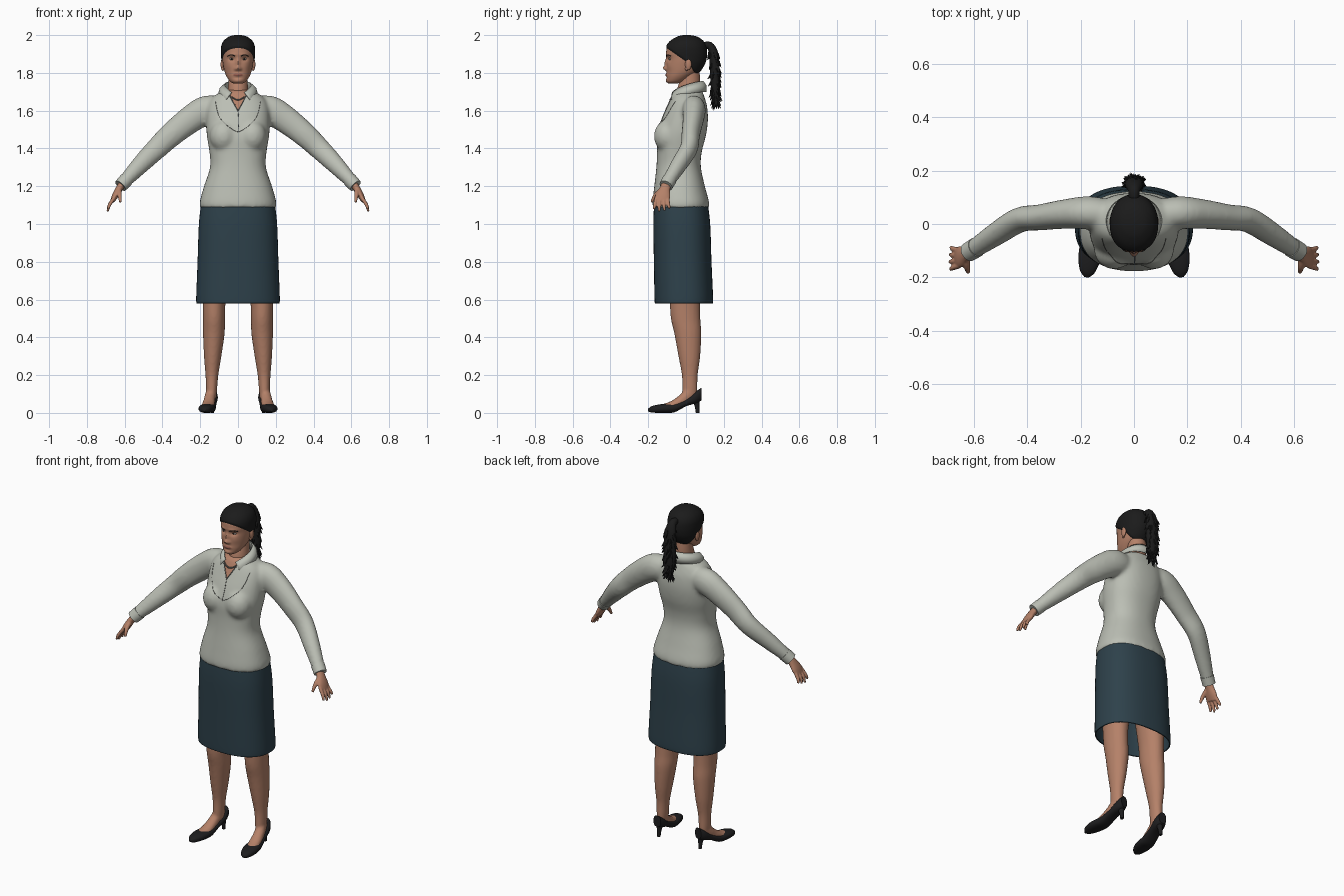
import bpy, bmesh, math, random
from mathutils import Vector, Matrix

if "Cube" in bpy.data.objects:
    bpy.data.objects.remove(bpy.data.objects["Cube"])
random.seed(4)
X, Y, Z = Vector((1, 0, 0)), Vector((0, 1, 0)), Vector((0, 0, 1))
SIDES = {"right": -1, "left": 1}
parts = []


def material(name, r, g, b):
    m = bpy.data.materials.new(name)
    m.use_nodes = True
    m.diffuse_color = (r, g, b, 1)
    m.node_tree.nodes["Principled BSDF"].inputs["Base Color"].default_value = (r, g, b, 1)
    return m


skin = material("skin", .46, .22, .14)
lip = material("lips", .3, .11, .08)
cloth = material("blouse_grey", .5, .52, .46)
navy = material("skirt_blue", .027, .053, .07)
black = material("hair_black", .011, .011, .011)
leather = material("shoe_black", .013, .013, .014)
white = material("eye_white", .5, .47, .44)
iris = material("iris_brown", .03, .02, .015)
thread = material("seam_grey", .14, .14, .13)


def smooth(rows, n):
    """Pass a smooth spline through rows of numbers."""
    out, last = [], len(rows) - 1
    for i in range(last):
        quad = [rows[max(i - 1, 0)], rows[i], rows[i + 1], rows[min(i + 2, last)]]
        for t in (k / n for k in range(n)):
            out.append([q + t / 2 * (r - p + t * (2*p - 5*q + 4*r - s + t * (3*q - p - 3*r + s)))
                        for p, q, r, s in zip(*quad)])
    return out + [list(rows[-1])]


def loft(bm, rings, segs=24, power=2, caps=True):
    """Skin superellipse rings given as centre, half axis u, half axis v."""
    def bulge(a):
        return math.copysign(abs(a) ** (2 / power), a)
    loops = []
    for c, u, v in rings:
        angles = [math.tau * k / segs for k in range(segs)]
        loops.append([bm.verts.new(c + u * bulge(math.cos(a)) + v * bulge(math.sin(a))) for a in angles])
    faces = [bm.faces.new((a[k], a[(k + 1) % segs], b[(k + 1) % segs], b[k]))
             for a, b in zip(loops, loops[1:]) for k in range(segs)]
    if caps:
        faces += [bm.faces.new(loops[0]), bm.faces.new(loops[-1])]
    bmesh.ops.recalc_face_normals(bm, faces=faces)


def stack(bm, rows, n=6, side=1, **kw):
    """Rows: z, centre x, half width, front y, back y."""
    loft(bm, [(Vector((side * cx, (f + b) / 2, z)), X * w, Y * (b - f) / 2)
              for z, cx, w, f, b in smooth(rows, n)], **kw)


def tube(bm, rows, n=4, ref=Y, side=1, **kw):
    """Rows: x, y, z, radius along ref, radius across."""
    rows = smooth(rows, n)
    pts = [Vector((side * r[0], r[1], r[2])) for r in rows]
    rings = []
    for i, r in enumerate(rows):
        t = (pts[min(i + 1, len(pts) - 1)] - pts[max(i - 1, 0)]).normalized()
        u = (ref - t * ref.dot(t)).normalized()
        rings.append((pts[i], u * r[3], t.cross(u) * r[4]))
    loft(bm, rings, **kw)


def sole_loft(bm, rows, side, **kw):
    """Rows along the foot from the toe: distance, bottom z, top z, half width."""
    toe, along = Vector((.178 * side, -.2, 0)), Vector((-.15 * side, 1, 0))
    across = along.cross(Z).normalized()
    loft(bm, [(toe + along * s + Z * (a + b) / 2, across * w, Z * (b - a) / 2)
              for s, a, b, w in smooth(rows, 5)], **kw)


def ball(bm, loc, size, segs=24):
    bmesh.ops.create_uvsphere(bm, u_segments=segs, v_segments=segs // 2, radius=1,
                              matrix=Matrix.LocRotScale(Vector(loc), None, Vector(size)))


def finish(name, bm, *mats):
    me = bpy.data.meshes.new(name)
    bm.to_mesh(me)
    bm.free()
    for m in mats:
        me.materials.append(m)
    ob = bpy.data.objects.new(name, me)
    bpy.context.collection.objects.link(ob)
    parts.append(ob)
    return ob


def fuse(bm, voxel, rounds):
    """Blend overlapping solids into one soft surface."""
    ob = finish("blend", bm)
    parts.remove(ob)
    mod = ob.modifiers.new("remesh", "REMESH")
    mod.mode, mod.voxel_size = "VOXEL", voxel
    mod = ob.modifiers.new("soften", "SMOOTH")
    mod.factor, mod.iterations = .5, rounds
    me = bpy.data.meshes.new_from_object(ob.evaluated_get(bpy.context.evaluated_depsgraph_get()))
    out = bmesh.new()
    out.from_mesh(me)
    bpy.data.objects.remove(ob)
    bpy.data.meshes.remove(me)
    return out


def on_front(ob, x, z):
    """Point on the front of an object at x, z."""
    hit, loc, _, _ = ob.ray_cast(Vector((x, -1, z)), Y)
    return loc if hit else Vector((x, -.08, z))


def trace(bm, ob, rows, radius):
    pts = [on_front(ob, x, z) for x, z in smooth(rows, 8)]
    tube(bm, [(*p, radius, radius) for p in pts], n=1, ref=Vector((.1, 1, .1)), segs=6)


# Blouse: torso, bust and sleeves blended, with a skin-coloured open neck
bm = bmesh.new()
stack(bm, [(1.085, 0, .202, -.175, .121), (1.12, 0, .202, -.177, .121), (1.2, 0, .18, -.168, .1),
           (1.3, 0, .148, -.157, .079), (1.38, 0, .151, -.153, .083), (1.47, 0, .165, -.153, .106),
           (1.55, 0, .168, -.13, .116), (1.62, 0, .162, -.1, .112), (1.665, 0, .14, -.08, .1),
           (1.695, 0, .1, -.066, .09), (1.71, 0, .065, -.05, .08)], segs=48, power=2.3)
for s in SIDES.values():
    ball(bm, (.075 * s, -.098, 1.465), (.075, .072, .085))
    tube(bm, [(.06, .03, 1.6, .05, .06), (.16, .042, 1.605, .062, .077), (.25, .038, 1.555, .056, .073),
              (.35, .025, 1.475, .049, .065), (.43, .015, 1.4, .047, .058), (.52, -.04, 1.31, .043, .048),
              (.61, -.1, 1.215, .034, .034)], side=s)
bm = fuse(bm, .011, 6)
for s in SIDES.values():
    bmesh.ops.bisect_plane(bm, geom=bm.verts[:] + bm.edges[:] + bm.faces[:],
                           plane_co=(0, 0, 1.6), plane_no=(s, 0, -.55))
for f in bm.faces:
    c = f.calc_center_median()
    f.material_index = int(c.z > 1.7 or (c.y < 0 and abs(c.x) < .55 * (c.z - 1.6)))
blouse = finish("blouse", bm, cloth, skin)

# Collar: folded band around the neck, dropping to two points
bm = bmesh.new()
cols = []
for k in range(41):
    a = k / 20 - 1
    drop, top, low = a * a, a * math.radians(152), a * math.radians(138)
    edge = Vector((.068 * math.sin(top), .004 + .083 * math.cos(top), 1.755 - .06 * drop))
    hem = Vector((.1 * math.sin(low), .005 + .098 * math.cos(low), 1.698 - .07 * drop ** 2))
    mid = (edge + hem) / 2 + Vector((math.sin(low), math.cos(low), .6)) * .008
    cols.append([bm.verts.new(p) for p in (edge, mid, hem)])
for a, b in zip(cols, cols[1:]):
    for j in range(2):
        bm.faces.new((a[j], a[j + 1], b[j + 1], b[j]))
collar = finish("collar", bm, cloth)
collar.modifiers.new("thickness", "SOLIDIFY").thickness = .006

# Skirt: open tube with thickness
bm = bmesh.new()
stack(bm, [(1.115, 0, .194, -.168, .114), (1, 0, .207, -.173, .128), (.8, 0, .214, -.17, .135),
           (.62, 0, .221, -.167, .143), (.58, 0, .22, -.165, .142)], segs=64, power=2.4, caps=False)
skirt = finish("skirt", bm, navy)
skirt.modifiers.new("thickness", "SOLIDIFY").thickness = .006

# Neck
bm = bmesh.new()
stack(bm, [(1.65, 0, .06, -.058, .08), (1.72, 0, .053, -.045, .075),
           (1.77, 0, .05, -.03, .074), (1.83, 0, .05, -.02, .07)], segs=32)
finish("neck", bm, skin)

# Head: lofted skull with soft bumps and hollows for the face
skull = [(1.743, 0, .022, -.09, -.045), (1.755, 0, .042, -.102, -.01), (1.78, 0, .06, -.104, .03),
         (1.81, 0, .072, -.103, .07), (1.85, 0, .08, -.103, .095), (1.88, 0, .083, -.103, .104),
         (1.91, 0, .085, -.105, .106), (1.94, 0, .083, -.099, .102), (1.965, 0, .072, -.08, .088),
         (1.984, 0, .05, -.05, .062), (1.992, 0, .028, -.025, .035), (1.995, 0, .004, 0, .008)]
# x, z, spread in x, spread in z, height
relief = [(0, 1.852, .01, .024, .01), (0, 1.825, .013, .011, .017), (.013, 1.82, .008, .008, .006),
          (.033, 1.873, .019, .012, -.01), (.03, 1.896, .025, .008, .004), (.046, 1.835, .02, .02, .003),
          (0, 1.79, .022, .007, .006), (0, 1.774, .02, .006, -.003), (0, 1.757, .02, .012, .004)]
bm = bmesh.new()
stack(bm, skull, n=8, segs=96, power=2.1)
for v in bm.verts:
    front = min(1, max(0, -v.co.y / .05))
    v.co.y -= front * sum(h * math.exp(-((abs(v.co.x) - x) / sx) ** 2 - ((v.co.z - z) / sz) ** 2)
                          for x, z, sx, sz, h in relief)
for f in bm.faces:
    c = f.calc_center_median()
    f.material_index = int(c.y < -.08 and (c.x / .025) ** 2 + ((c.z - 1.79) / .008) ** 2 < 1)
head = finish("head", bm, skin, lip)

# Hair cap: rises out of the skull along the hairline
bm = bmesh.new()
stack(bm, skull, n=8, segs=96, power=2.1)
bm.normal_update()
depth = {v: v.co.z - min(1.93 - .7 * (v.co.y + .1), 1.845 - 1.7 * (v.co.y - .02)) for v in bm.verts}
shift = {v: v.normal * max(-.012, min(.006, d * .5)) for v, d in depth.items()}
for v, d in shift.items():
    v.co += d
bmesh.ops.delete(bm, geom=[v for v, d in depth.items() if d < -.03], context="VERTS")
finish("hair_cap", bm, black)

# Ponytail: thick strand covered in ragged tufts
tail = [(0, .09, 1.94, .02, .02), (0, .125, 1.945, .022, .02), (0, .147, 1.9, .034, .024),
        (0, .152, 1.82, .038, .026), (0, .156, 1.72, .036, .024), (0, .158, 1.65, .022, .015),
        (0, .158, 1.625, .006, .005)]
bm = bmesh.new()
tube(bm, tail, ref=X)
for _ in range(90):
    _, y, z, a, b = random.choice(smooth(tail, 6)[11:-2])
    turn = random.uniform(0, math.tau)
    out = Vector((math.cos(turn), math.sin(turn), 0))
    root = Vector((out.x * a * .8, y + out.y * b * .8, z))
    tip = root + out * random.uniform(.008, .02) - Z * random.uniform(.02, .035)
    tube(bm, [(*root, .009, .009), (*tip, .001, .001)], n=1, ref=Vector((.6, .7, .1)), segs=5)
finish("ponytail", bm, black)

# Seams and necklace laid on the blouse front
bpy.context.view_layer.update()
bm = bmesh.new()
for s in SIDES.values():
    trace(bm, blouse, [(.12 * s, 1.65), (.1 * s, 1.57), (.05 * s, 1.515), (0, 1.485)], .0013)
    trace(bm, blouse, [(.05 * s, 1.69), (.025 * s, 1.645), (0, 1.6)], .003)
trace(bm, blouse, [(0, 1.6), (.004, 1.55), (0, 1.485)], .002)
finish("blouse_seams", bm, thread)
bm = bmesh.new()
for k in range(-7, 8):
    x = k * .0062
    ball(bm, on_front(blouse, x, 1.658 + 12 * x * x), (.0045, .0045, .0045), 8)
finish("necklace", bm, thread)

for label, s in SIDES.items():
    # Eye with iris, brow and ear
    bm = bmesh.new()
    ball(bm, (.033 * s, -.083, 1.873), (.013, .009, .006), 32)
    for f in bm.faces:
        c = f.calc_center_median()
        f.material_index = int(c.y < -.083 and abs(c.x - .033 * s) < .005)
    finish(label + "_eye", bm, white, iris)
    bm = bmesh.new()
    trace(bm, head, [(.015 * s, 1.888), (.036 * s, 1.896), (.056 * s, 1.888)], .0025)
    finish(label + "_eyebrow", bm, black)
    bm = bmesh.new()
    ball(bm, (.083 * s, .012, 1.845), (.009, .017, .03))
    ball(bm, (.08 * s, .004, 1.822), (.007, .009, .011))
    finish(label + "_ear", bm, skin)

    # Cuff
    bm = bmesh.new()
    tube(bm, [(.592, -.088, 1.234, .038, .038), (.622, -.106, 1.202, .036, .036)], n=2, side=s)
    finish(label + "_cuff", bm, cloth)

    # Hand: palm, thumb and four fingers blended
    bm = bmesh.new()
    tube(bm, [(.608, -.102, 1.218, .025, .02), (.63, -.112, 1.185, .029, .019),
              (.65, -.122, 1.15, .04, .017), (.664, -.13, 1.122, .038, .012)], side=s)
    for k in range(4):
        o, short = k * .022 - .033, .012 * abs(k - 1.3)
        tube(bm, [(.655, -.127 + o * .9, 1.14, .01, .01), (.681, -.129 + o * 1.1, 1.1, .0095, .0095),
                  (.692 - short / 3, -.128 + o * 1.3, 1.062 + short, .006, .006)], side=s, segs=12)
    tube(bm, [(.63, -.12, 1.185, .014, .014), (.627, -.16, 1.155, .012, .012),
              (.622, -.182, 1.115, .007, .007)], side=s, segs=12)
    finish(label + "_hand", fuse(bm, .004, 3), skin)

    # Leg and foot
    bm = bmesh.new()
    stack(bm, [(.8, .115, .085, -.1, .09), (.6, .126, .062, -.087, .076), (.5, .127, .058, -.08, .076),
               (.42, .128, .057, -.062, .081), (.3, .134, .046, -.04, .075), (.2, .138, .034, -.022, .062),
               (.12, .14, .029, -.02, .06), (.08, .14, .026, -.02, .056)], side=s, segs=32)
    sole_loft(bm, [(.06, .01, .042, .03), (.12, .01, .062, .034), (.17, .02, .098, .031),
                   (.21, .04, .14, .027), (.24, .05, .15, .02)], s)
    finish(label + "_leg", fuse(bm, .008, 3), skin)

    # Pump with tapered heel
    bm = bmesh.new()
    sole_loft(bm, [(0, .008, .022, .008), (.02, .002, .036, .027), (.06, 0, .045, .04),
                   (.1, 0, .048, .043), (.14, .004, .052, .04), (.2, .035, .075, .035),
                   (.25, .05, .112, .034), (.28, .065, .132, .022)], s, segs=32, power=2.4)
    tube(bm, [(.137, .05, .08, .024, .024), (.137, .058, .04, .013, .013), (.137, .062, 0, .009, .01)],
         ref=X, side=s)
    finish(label + "_shoe", bm, leather)

# Smooth shading with crisp rims
for ob in bpy.context.selected_objects:
    ob.select_set(False)
for ob in parts:
    ob.select_set(True)
bpy.context.view_layer.objects.active = blouse
bpy.ops.object.shade_smooth_by_angle(angle=math.radians(50))
